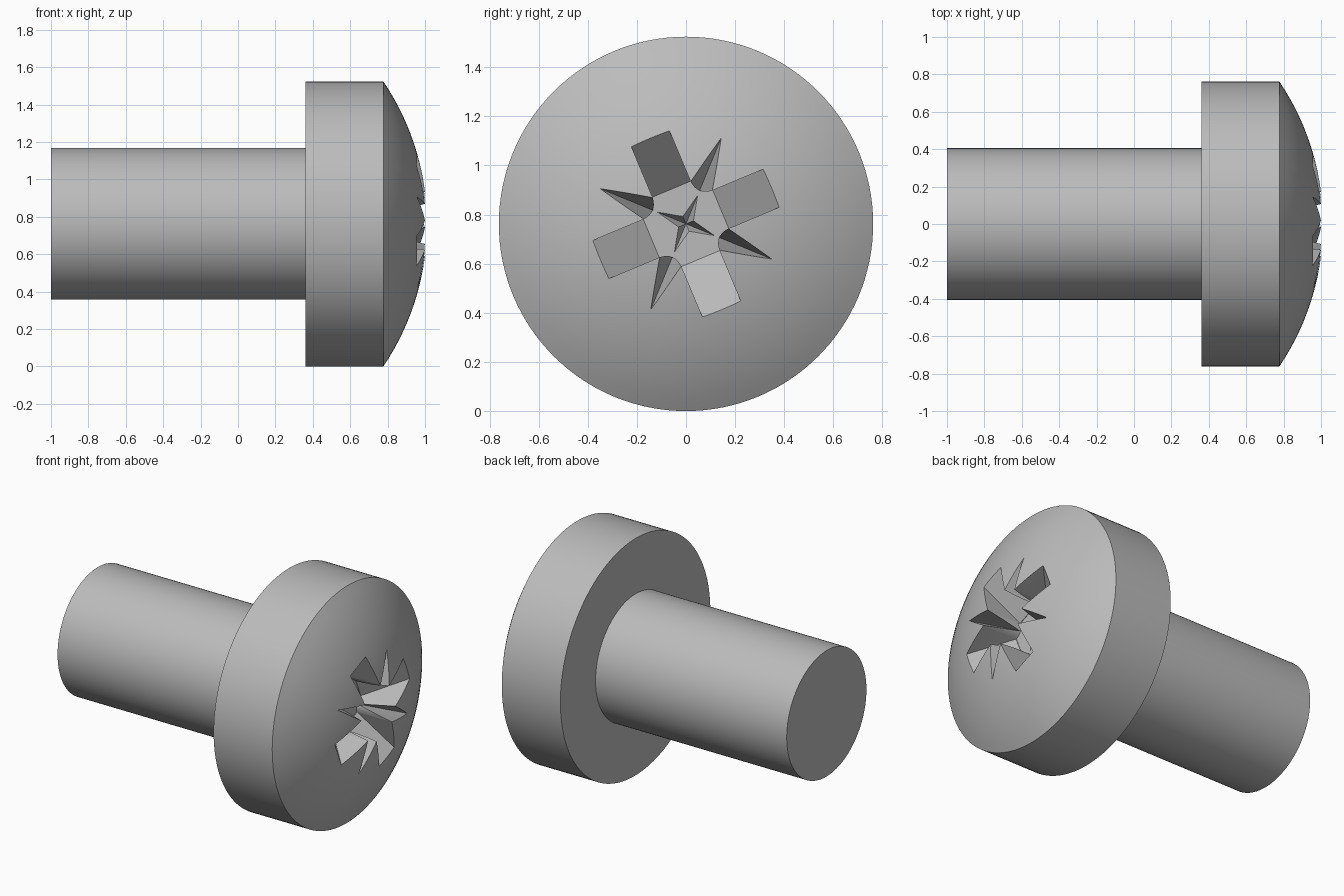
import bpy, bmesh, math
from mathutils import Vector

if "Cube" in bpy.data.objects:
    bpy.data.objects.remove(bpy.data.objects["Cube"])

HEAD_R, SHAFT_R = 0.762, 0.405
UNDER, RIM, APEX = 0.36, 0.777, 1.0105
FLOOR, TOP = 0.75, 1.12          # recess bottom and cutter top along the axis
ARM_W, CORE_R, TIP_R, TIP_X = 0.084, 0.151, 0.377, 0.956
TURN = math.radians(22.7)

steel = bpy.data.materials.new("steel_grey")
steel.use_nodes = True
steel.diffuse_color = (0.5, 0.5, 0.5, 1)
steel.node_tree.nodes["Principled BSDF"].inputs["Base Color"].default_value = (0.5, 0.5, 0.5, 1)


def place(a, p, q, turn=0.0):
    """Axis distance a plus cross-section p, q turned about the screw axis."""
    c, s = math.cos(turn), math.sin(turn)
    return Vector((a, p * c - q * s, HEAD_R + p * s + q * c))


def finish(bm, name):
    bmesh.ops.recalc_face_normals(bm, faces=bm.faces)
    mesh = bpy.data.meshes.new(name)
    bm.to_mesh(mesh)
    bm.free()
    mesh.materials.append(steel)
    ob = bpy.data.objects.new(name, mesh)
    bpy.context.collection.objects.link(ob)
    return ob


def lathe(name, profile, steps=128):
    """Revolve (axis, radius) pairs; the ends are closed."""
    bm = bmesh.new()
    rings = []
    for a, r in profile:
        if r == 0:
            rings.append([bm.verts.new(place(a, 0, 0))] * steps)
        else:
            rings.append([bm.verts.new(place(a, r, 0, math.tau * i / steps)) for i in range(steps)])
    for lo, hi in zip(rings, rings[1:]):
        for i in range(steps):
            j = (i + 1) % steps
            bm.faces.new(dict.fromkeys((lo[i], lo[j], hi[j], hi[i])))
    for ring in (rings[0], rings[-1]):
        if ring[0] != ring[1]:
            bm.faces.new(ring)
    return finish(bm, name)


def loft(name, lower, upper):
    """Close two matching loops into a solid."""
    bm = bmesh.new()
    lo, hi = ([bm.verts.new(p) for p in loop] for loop in (lower, upper))
    bm.faces.new(lo)
    bm.faces.new(hi)
    for i in range(len(lo)):
        j = (i + 1) % len(lo)
        bm.faces.new((lo[i], lo[j], hi[j], hi[i]))
    return finish(bm, name)


def hull(name, points):
    bm = bmesh.new()
    for p in points:
        bm.verts.new(p)
    bmesh.ops.convex_hull(bm, input=bm.verts)
    return finish(bm, name)


# Shaft and domed head
shaft = lathe("shaft", [(-1, SHAFT_R), (UNDER + 0.02, SHAFT_R)])
sag = APEX - RIM
ball = (HEAD_R ** 2 + sag ** 2) / (2 * sag)
dome = []
for i in range(16, -1, -1):
    r = HEAD_R * i / 16
    dome.append((APEX - ball + math.sqrt(ball ** 2 - r * r), r))
head = lathe("head", [(UNDER, HEAD_R)] + dome)

cutters = []

# Recess core: straight sides at the arms, rounded corners between them
corner_r = (CORE_R + ARM_W) / math.sqrt(2)
half = (CORE_R - ARM_W) / math.sqrt(2)
outline = []
for k in range(4):
    for i in range(9):
        t = 1 - i / 4
        r = corner_r - 0.02 * (1 - t * t)
        outline.append((r, -half * t, TURN + math.pi / 4 + k * math.pi / 2))
cutters.append(loft("recess_core", [place(FLOOR, *o) for o in outline],
                    [place(TOP, *o) for o in outline]))

# Crossed arms with sloping ends
slope = (TIP_R - CORE_R) / (TIP_X - FLOOR)
for k in range(2):
    turn = TURN + k * math.pi / 2
    loops = []
    for a in (FLOOR + 0.002, TOP):
        r = CORE_R + slope * (a - FLOOR)
        loops.append([place(a, p, q, turn) for p, q in
                      ((r, ARM_W), (-r, ARM_W), (-r, -ARM_W), (r, -ARM_W))])
    cutters.append(loft("recess_arm", *loops))

# Pointed grooves between the arms
for k in range(4):
    turn = TURN + math.pi / 4 + k * math.pi / 2
    tip = place(TIP_X, TIP_R, 0, turn)
    root = place(FLOOR + 0.004, corner_r - 0.02, 0, turn)
    inward = place(0, -0.03, 0, turn) - place(0, 0, 0)
    points = [tip, root, root + inward]
    for side in (-1, 1):
        edge = place(0.9995, corner_r, side * half, turn)
        lift = (edge - root) * 0.3
        points += [tip + lift, edge + lift, edge + lift + inward]
    cutters.append(hull("recess_groove", points))

# Star-shaped pit in the recess floor
bm = bmesh.new()
pit = bm.verts.new(place(FLOOR - 0.08, 0, 0))
star = [bm.verts.new(place(FLOOR + 0.008, 0.036 if i % 2 else 0.138, 0,
                           TURN + math.pi / 4 + i * math.pi / 4)) for i in range(8)]
bm.faces.new(star)
for i in range(8):
    bm.faces.new((star[i], star[(i + 1) % 8], pit))
cutters.append(finish(bm, "recess_star"))

# Cut the recess, then drop the cutters
bpy.context.view_layer.objects.active = head
for cutter in cutters:
    cutter.hide_render = True
    mod = head.modifiers.new("recess", 'BOOLEAN')
    mod.operation = 'DIFFERENCE'
    mod.solver = 'EXACT'
    mod.object = cutter
    bpy.ops.object.modifier_apply(modifier=mod.name)
for cutter in cutters:
    bpy.data.objects.remove(cutter)

# Smooth round walls, crisp edges
bpy.ops.object.select_all(action='DESELECT')
for ob in (shaft, head):
    ob.select_set(True)
bpy.ops.object.shade_smooth_by_angle(angle=math.radians(25))
